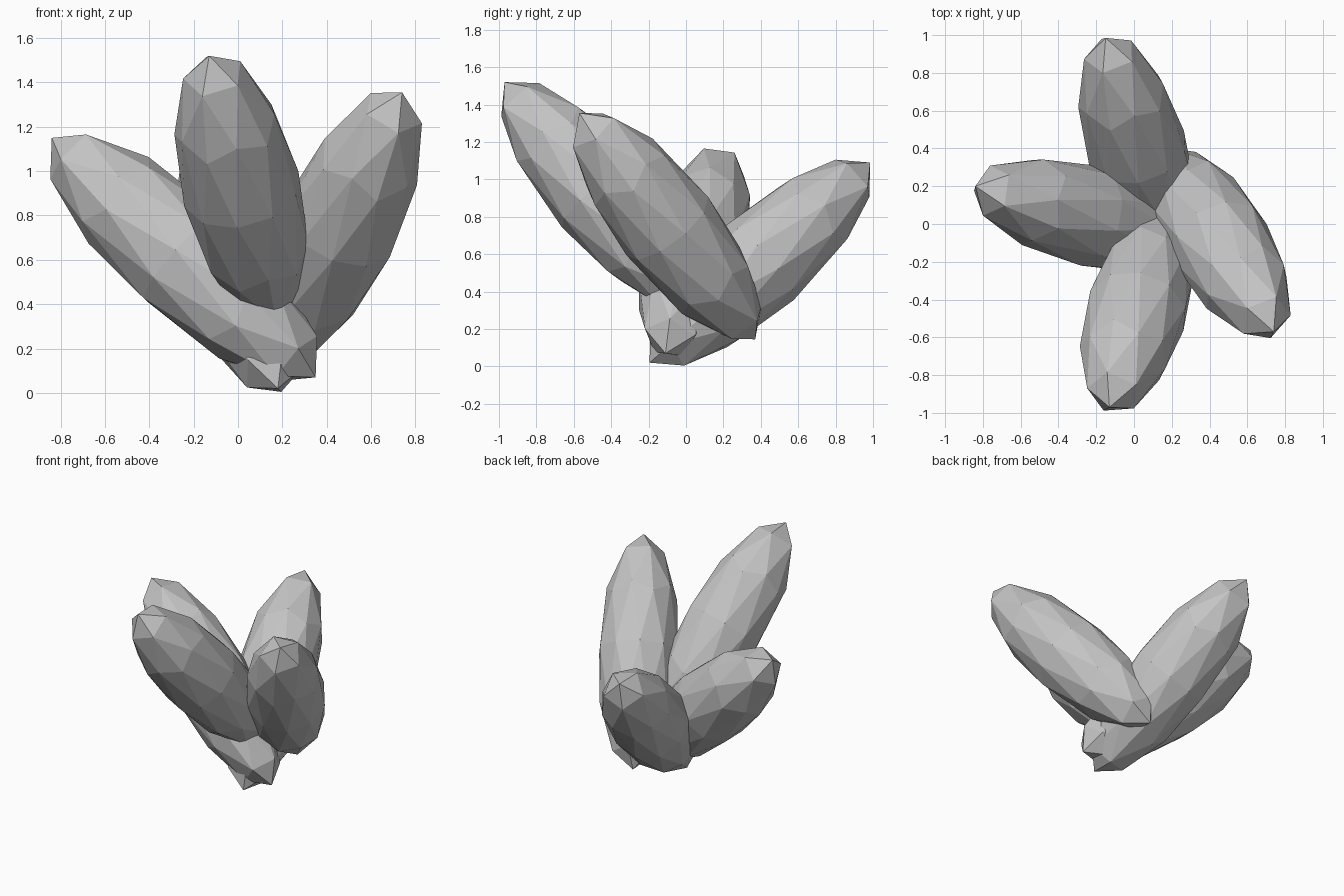
import bpy
import math
from mathutils import Matrix, Vector

cube = bpy.data.objects.get("Cube")
if cube:
    bpy.data.objects.remove(cube, do_unlink=True)

# One plain grey for the whole cluster
grey = bpy.data.materials.new("mid_grey")
grey.use_nodes = True
colour = (0.55, 0.55, 0.55, 1.0)
grey.diffuse_color = colour
grey.node_tree.nodes["Principled BSDF"].inputs["Base Color"].default_value = colour

RADIUS = 0.27


def add_petal(name, tip, centre, roll):
    """Stretched low-poly sphere whose long axis runs from centre to tip."""
    centre = Vector(centre)
    half = Vector(tip) - centre
    axis = half.normalized()
    side = Vector((0, 0, 1)).cross(axis).normalized()
    up = axis.cross(side)
    frame = Matrix((side, up, axis)).transposed().to_4x4()
    bpy.ops.mesh.primitive_ico_sphere_add(subdivisions=2, radius=1)
    petal = bpy.context.object
    petal.name = name
    petal.data.transform(
        Matrix.Translation(centre) @ frame
        @ Matrix.Diagonal((RADIUS, RADIUS, half.length, 1))
        @ Matrix.Rotation(math.radians(roll), 4, "Z"))
    petal.data.materials.append(grey)
    bpy.ops.object.shade_flat()


# Four petals fanning out from a shared base
add_petal("back_petal", (-0.15, 0.985, 1.09), (0.015, 0.395, 0.555), 63)
add_petal("right_petal", (-0.84, 0.20, 1.15), (-0.245, 0.045, 0.61), 64)
add_petal("front_petal", (-0.13, -0.97, 1.52), (0.015, -0.46, 0.92), 44)
add_petal("left_petal", (0.74, -0.57, 1.355), (0.455, -0.10, 0.75), 41)
